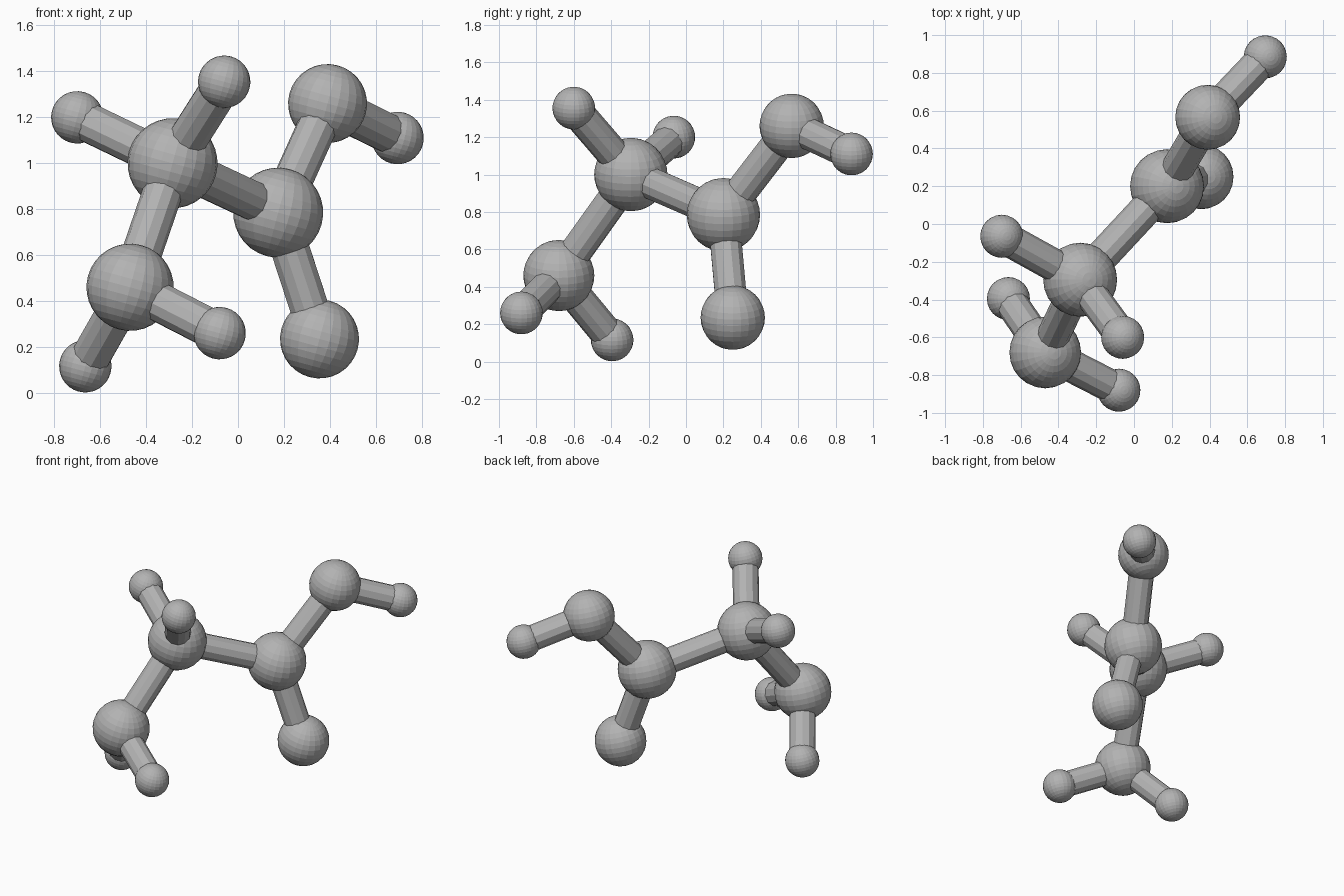
import bpy
import math
from mathutils import Vector

if "Cube" in bpy.data.objects:
    bpy.data.objects.remove(bpy.data.objects["Cube"], do_unlink=True)

# Single grey material
GREY = (0.45, 0.45, 0.45, 1.0)
grey = bpy.data.materials.new("plain_grey")
grey.use_nodes = True
grey.diffuse_color = GREY
shader = grey.node_tree.nodes["Principled BSDF"]
shader.inputs["Base Color"].default_value = GREY
shader.inputs["Roughness"].default_value = 0.6

# Ball radii by size, and the shared rod radius
LARGE, MEDIUM, SMALL = 0.196, 0.172, 0.114
ROD = 0.087

balls = {
    "centre_carbon": ((-0.285, -0.295, 1.00), LARGE),
    "acid_carbon": ((0.175, 0.20, 0.785), LARGE),
    "nitrogen": ((-0.47, -0.68, 0.46), 0.19),
    "upper_oxygen": ((0.39, 0.565, 1.26), MEDIUM),
    "lower_oxygen": ((0.355, 0.25, 0.235), MEDIUM),
    "acid_hydrogen": ((0.695, 0.885, 1.11), SMALL),
    "left_hydrogen": ((-0.06, -0.60, 1.355), SMALL),
    "right_hydrogen": ((-0.70, -0.065, 1.20), SMALL),
    "front_hydrogen": ((-0.08, -0.88, 0.26), SMALL),
    "low_hydrogen": ((-0.665, -0.395, 0.116), SMALL),
}

bonds = [
    ("centre_carbon", "acid_carbon"),
    ("centre_carbon", "nitrogen"),
    ("centre_carbon", "left_hydrogen"),
    ("centre_carbon", "right_hydrogen"),
    ("acid_carbon", "upper_oxygen"),
    ("acid_carbon", "lower_oxygen"),
    ("upper_oxygen", "acid_hydrogen"),
    ("nitrogen", "front_hydrogen"),
    ("nitrogen", "low_hydrogen"),
]


def finish(name):
    obj = bpy.context.object
    obj.name = name
    obj.data.materials.append(grey)


# Faceted balls, slightly tilted
for name, (place, radius) in balls.items():
    bpy.ops.mesh.primitive_uv_sphere_add(
        segments=24, ring_count=16, radius=radius, location=place,
        rotation=(0, math.radians(15), 0))
    finish(name + "_ball")

# Faceted rods joining ball centres
for start, end in bonds:
    a, b = Vector(balls[start][0]), Vector(balls[end][0])
    axis = b - a
    bpy.ops.mesh.primitive_cylinder_add(
        vertices=12, radius=ROD, depth=axis.length, location=(a + b) / 2,
        rotation=axis.to_track_quat("Z", "Y").to_euler())
    finish(f"{start}_to_{end}_rod")
